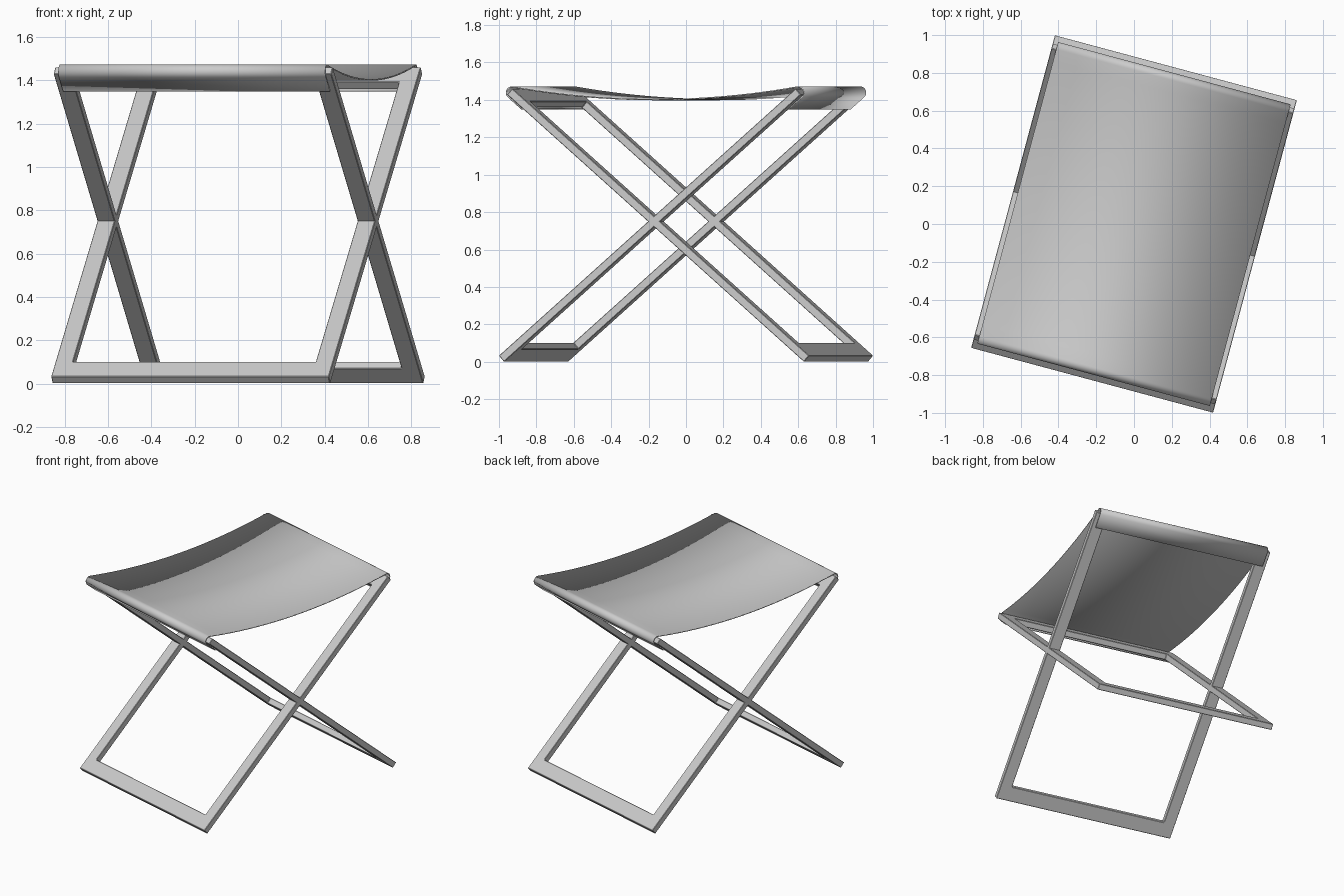
import bpy, bmesh, math
from mathutils import Matrix, Vector

if "Cube" in bpy.data.objects:
    bpy.data.objects.remove(bpy.data.objects["Cube"])

TURN = Matrix.Rotation(math.radians(-15), 4, 'Z')
TILT = math.radians(41)
CROSS_Z = 0.75
HALF_W = 0.663          # half width of the leg frames
LEG_W, BAR_W, THICK = 0.083, 0.105, 0.043
S_LOW, S_TOP = -1.1185, 1.058


def finish(name, bm):
    bmesh.ops.recalc_face_normals(bm, faces=bm.faces)
    mesh = bpy.data.meshes.new(name)
    bm.to_mesh(mesh)
    bm.free()
    ob = bpy.data.objects.new(name, mesh)
    bpy.context.collection.objects.link(ob)
    return ob


def leg_frame(name, side):
    """Flat rectangular frame, tilted; side=1 leans back, -1 leans forward."""
    bm = bmesh.new()
    xi = HALF_W - LEG_W
    rings = []
    for d in (-THICK / 2, THICK / 2):
        for hx, lo, hi in ((HALF_W, S_LOW, S_TOP), (xi, S_LOW + BAR_W, S_TOP - BAR_W)):
            rings.append([bm.verts.new((x, s, d)) for x, s in
                          ((-hx, lo), (hx, lo), (hx, hi), (-hx, hi))])
    bottom_out, bottom_in, top_out, top_in = rings
    for a, b in ((bottom_out, bottom_in), (top_out, top_in),
                 (bottom_out, top_out), (bottom_in, top_in)):
        for i in range(4):
            j = (i + 1) % 4
            bm.faces.new((a[i], a[j], b[j], b[i]))
    mat = (TURN @ Matrix.Translation((0, 0, CROSS_Z))
           @ Matrix.Scale(side, 4, (0, 1, 0)) @ Matrix.Rotation(TILT, 4, 'X'))
    bm.transform(mat)
    ob = finish(name, bm)
    bev = ob.modifiers.new("edge_softening", 'BEVEL')
    bev.width = 0.003
    bev.segments = 1
    return ob


leg_frame("leg_frame_leaning_back", 1)
leg_frame("leg_frame_leaning_forward", -1)

# Sling seat: hems under each top bar, rolls over it and sags between them
R, SAG_Z, HALF_SEAT = 0.034, 1.405, 0.637
u = Vector((math.cos(TILT), math.sin(TILT)))
n = Vector((-u.y, u.x))
centre = Vector((0, CROSS_Z)) + u * 1.05
half = [centre - n * R - u * 0.1]
for i in range(13):
    a = TILT - math.pi / 2 + (math.radians(100) - TILT + math.pi / 2) * i / 12
    half.append(centre + R * Vector((math.cos(a), math.sin(a))))
end = half[-1].copy()
for i in range(1, 12):
    t = 1 - i / 12
    half.append(Vector((end.x * t, SAG_Z + (end.y - SAG_Z) * t * t)))
profile = half + [Vector((0, SAG_Z))] + [Vector((-p.x, p.y)) for p in reversed(half)]

bm = bmesh.new()
rows = [[bm.verts.new((x, p.x, p.y)) for p in profile] for x in (-HALF_SEAT, HALF_SEAT)]
for i in range(len(profile) - 1):
    bm.faces.new((rows[0][i], rows[1][i], rows[1][i + 1], rows[0][i + 1]))
bm.transform(TURN)
seat = finish("sling_seat", bm)
# make the outside (upper) side the front of the sheet
mid = min(seat.data.polygons, key=lambda p: p.center.xy.length)
if mid.normal.z < 0:
    seat.data.flip_normals()
sol = seat.modifiers.new("cloth_thickness", 'SOLIDIFY')
sol.thickness = 0.007
sol.offset = -1

bpy.ops.object.select_all(action='DESELECT')
seat.select_set(True)
bpy.context.view_layer.objects.active = seat
bpy.ops.object.shade_smooth_by_angle(angle=math.radians(35))
